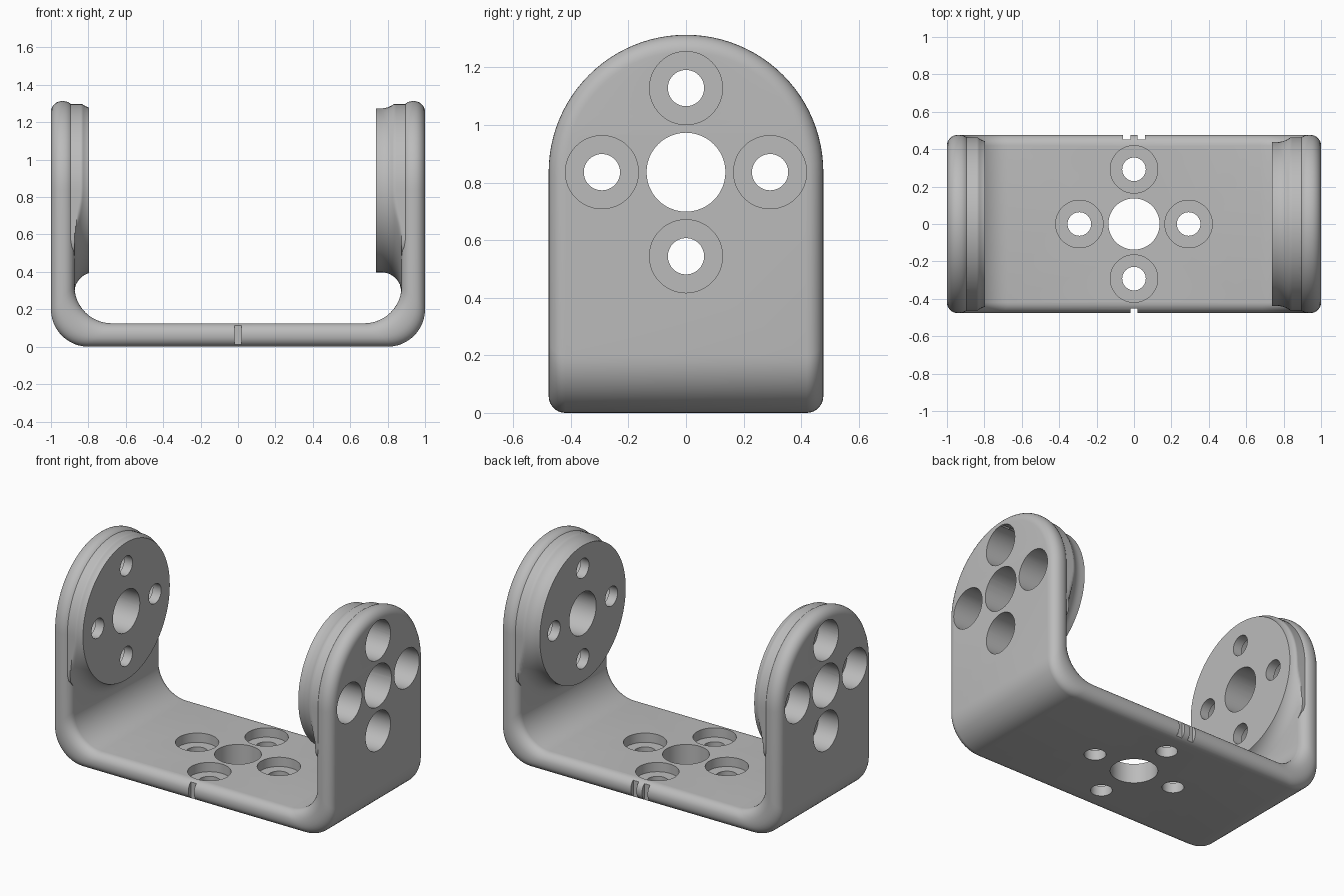
import bpy, bmesh
from math import sin, cos, pi, sqrt
from mathutils import Matrix

if "Cube" in bpy.data.objects:
    bpy.data.objects.remove(bpy.data.objects["Cube"])

R = 0.477            # half width and arch radius
CZ = 0.836           # height of the hub axis
T = 0.125            # plate thickness
EDGE = 0.058         # edge rounding
BEND = 0.2           # bend radius
BOLT = 0.292         # bolt circle radius

grey = bpy.data.materials.new("plain_grey")
grey.use_nodes = True
grey.diffuse_color = (0.5, 0.5, 0.5, 1)
grey.node_tree.nodes["Principled BSDF"].inputs["Base Color"].default_value = (0.5, 0.5, 0.5, 1)


def finish(name, bm):
    bmesh.ops.recalc_face_normals(bm, faces=bm.faces)
    mesh = bpy.data.meshes.new(name)
    bm.to_mesh(mesh)
    bm.free()
    mesh.materials.append(grey)
    ob = bpy.data.objects.new(name, mesh)
    bpy.context.collection.objects.link(ob)
    return ob


def skin(bm, loops):
    for a, b in zip(loops, loops[1:]):
        for i in range(len(a)):
            j = (i + 1) % len(a)
            bm.faces.new((a[i], a[j], b[j], b[i]))


# Bent strap with arched ends and rounded rims
def outline(t, inset):
    r = R - inset
    side = []
    for i in range(13):
        a = i / 12 * pi / 2
        side.append((1 - T - BEND + BEND * sin(a) + t, r, T + BEND - BEND * cos(a) - t))
    for i in range(25):
        a = i / 24 * pi / 2
        side.append((1 - T + t, r * cos(a) if i < 24 else 0, CZ + r * sin(a)))
    return [(-x, y, z) for x, y, z in reversed(side)] + side


def strap():
    bm = bmesh.new()
    arc = [(EDGE * (1 - cos(k / 7 * pi / 2)), EDGE * (1 - sin(k / 7 * pi / 2))) for k in range(8)]
    layers = arc + [(T - t, d) for t, d in reversed(arc)]
    loops = []
    for t, d in layers:
        pts = outline(t, d)
        back = [(x, -y, z) for x, y, z in reversed(pts[1:-1])]
        loops.append([bm.verts.new(p) for p in pts + back])
    skin(bm, loops)
    n = len(pts)
    for loop in (loops[0], loops[-1]):
        far = [loop[0]] + loop[:n - 1:-1] + [loop[n - 1]]
        for i in range(n - 1):
            quad = dict.fromkeys((loop[i], loop[i + 1], far[i + 1], far[i]))
            bm.faces.new(list(quad))
    return finish("bracket", bm)


# Round boss that flares into the wall, kept inside the wall outline
def boss(name, side, face, fillet=0.11, r0=0.438, limit=0.462):
    bm = bmesh.new()
    wall = 1 - T
    xs = [face + (wall - face) * i / 14 for i in range(15)] + [0.9]
    loops = []
    for x in xs:
        dx = min(max(0, x - wall + fillet), fillet)
        r = r0 + fillet - sqrt(fillet ** 2 - dx ** 2)
        ring = []
        for k in range(96):
            a = 2 * pi * k / 96
            cap = limit if sin(a) >= 0 else limit / max(abs(cos(a)), 0.01)
            q = min(r, cap)
            ring.append(bm.verts.new((side * x, q * cos(a), CZ + q * sin(a))))
        loops.append(ring)
    skin(bm, loops)
    bm.faces.new(loops[0])
    bm.faces.new(loops[-1])
    return finish(name, bm)


def combine(ob, tool, operation):
    mod = ob.modifiers.new(operation, "BOOLEAN")
    mod.operation = operation
    mod.solver = "EXACT"
    mod.object = tool
    bpy.context.view_layer.objects.active = ob
    bpy.ops.object.modifier_apply(modifier=mod.name)
    bpy.data.objects.remove(tool)


def drill(ob, axis, centre, radius, length):
    bm = bmesh.new()
    turn = Matrix.Rotation(pi / 2, 4, "Y") if axis == "X" else Matrix()
    bmesh.ops.create_cone(bm, cap_ends=True, segments=48, radius1=radius, radius2=radius,
                          depth=length, matrix=Matrix.Translation(centre) @ turn)
    combine(ob, finish("drill", bm), "DIFFERENCE")


def notch(ob, x, y):
    bm = bmesh.new()
    bmesh.ops.create_cube(bm, size=1, matrix=Matrix.Translation((x, y, T / 2))
                          @ Matrix.Diagonal((0.04, 0.05, 0.3, 1)))
    combine(ob, finish("notch", bm), "DIFFERENCE")


bracket = strap()
faces = {-1: 0.797, 1: 0.737}
for side, face in faces.items():
    combine(bracket, boss("boss", side, face), "UNION")

# Centre bores through both walls and the base
drill(bracket, "X", (0, 0, CZ), 0.137, 3)
drill(bracket, "Z", (0, 0, T / 2), 0.137, 0.5)

# Counterbored bolt holes
for k in range(4):
    u, v = BOLT * cos(k * pi / 2), BOLT * sin(k * pi / 2)
    drill(bracket, "X", (0, u, CZ + v), 0.063, 3)
    drill(bracket, "Z", (u, v, T / 2), 0.063, 0.5)
    drill(bracket, "Z", (u, v, 0.065 + 0.1), 0.127, 0.2)
    for side, face in faces.items():
        drill(bracket, "X", (side * (face + 0.06 + 0.2), u, CZ + v), 0.127, 0.4)

# Alignment notches: one in front, two behind
for x, y in ((0, -R), (-0.04, R), (0.04, R)):
    notch(bracket, x, y)

bpy.ops.object.select_all(action="DESELECT")
bracket.select_set(True)
bpy.context.view_layer.objects.active = bracket
bpy.ops.object.shade_smooth_by_angle(angle=0.6)
